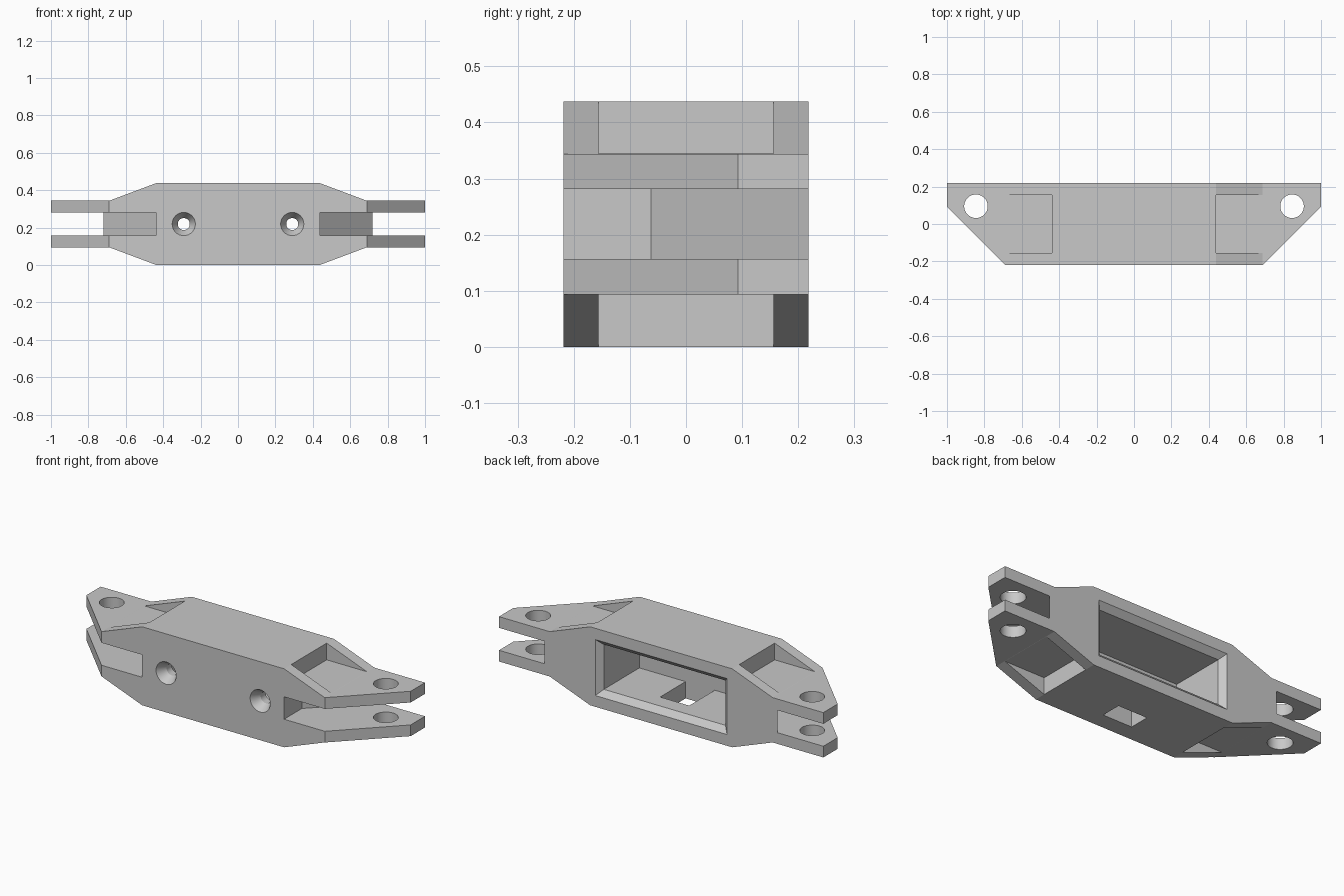
import bpy
import bmesh
import math

if "Cube" in bpy.data.objects:
    bpy.data.objects.remove(bpy.data.objects["Cube"], do_unlink=True)

# Main dimensions
HALF_Y = 0.21875
MID_Z = 0.21875
SHOULDER = 0.4375
TAB_X = 0.6875
TAB_Z = 0.125

grey = bpy.data.materials.new("plain grey")
grey.use_nodes = True
colour = (0.58, 0.58, 0.58, 1)
grey.diffuse_color = colour
grey.node_tree.nodes["Principled BSDF"].inputs["Base Color"].default_value = colour


def loft(name, rings):
    """Closed solid through matching rings of points."""
    bm = bmesh.new()
    loops = [[bm.verts.new(p) for p in ring] for ring in rings]
    n = len(loops[0])
    for a, b in zip(loops, loops[1:]):
        for i in range(n):
            j = (i + 1) % n
            bm.faces.new((a[i], a[j], b[j], b[i]))
    bm.faces.new(loops[0])
    bm.faces.new(loops[-1])
    bmesh.ops.recalc_face_normals(bm, faces=bm.faces)
    if bm.calc_volume(signed=True) < 0:
        bmesh.ops.reverse_faces(bm, faces=bm.faces)
    mesh = bpy.data.meshes.new(name)
    bm.to_mesh(mesh)
    bm.free()
    mesh.materials.append(grey)
    obj = bpy.data.objects.new(name, mesh)
    bpy.context.collection.objects.link(obj)
    return obj


def plan_prism(name, outline, z0, z1):
    return loft(name, [[(x, y, z) for x, y in outline] for z in (z0, z1)])


def rect(x0, x1, y0, y1):
    return [(x0, y0), (x1, y0), (x1, y1), (x0, y1)]


def circle(x, y, r, n=48):
    steps = [math.tau * i / n for i in range(n)]
    return [(x + r * math.cos(a), y + r * math.sin(a)) for a in steps]


def cut(target, cutter):
    """Subtract the cutter and remove it."""
    cutter.hide_render = True
    mod = target.modifiers.new("cut", "BOOLEAN")
    mod.operation = "DIFFERENCE"
    mod.solver = "EXACT"
    mod.object = cutter
    bpy.context.view_layer.objects.active = target
    bpy.ops.object.modifier_apply(modifier=mod.name)
    bpy.data.objects.remove(cutter, do_unlink=True)


# Long body with sloped shoulders and flat end tabs
quarter = [(SHOULDER, MID_Z), (TAB_X, TAB_Z), (1, TAB_Z)]
side = [(x, MID_Z + z) for x, z in quarter]
side += [(x, MID_Z - z) for x, z in reversed(quarter)]
profile = side + [(-x, z) for x, z in reversed(side)]
body = loft("link_body", [[(x, y, z) for x, z in profile] for y in (-HALF_Y, HALF_Y)])

# Slots between the end tabs, with a slanted inner wall
slot = [(SHOULDER, -0.3), (SHOULDER, -0.0625), (0.82, 0.32), (1.2, 0.32), (1.2, -0.3)]
for s in (-1, 1):
    cut(body, plan_prism("slot_cutter", [(s * x, y) for x, y in slot],
        MID_Z - 0.0625, MID_Z + 0.0625))

# Pin holes through both tabs
for s in (-1, 1):
    cut(body, plan_prism("pin_hole_cutter", circle(s * 0.845, 0.095, 0.063), -0.1, 0.6))

# Chamfered cavity open at the back
cavity = [(-0.125, 0), (HALF_Y - 0.031, 0), (HALF_Y + 0.031, 0.062)]
cut(body, loft("cavity_cutter", [
    [(x, y, z) for x, z in rect(-0.375 - g, 0.375 + g, MID_Z - 0.125 - g, MID_Z + 0.125 + g)]
    for y, g in cavity]))

# Floor opening with a sloped back wall
cut(body, loft("floor_opening_cutter", [
    [(x, y, z) for x, y in rect(-0.09, 0.09, -0.125, back)]
    for z, back in ((-0.05, -0.068), (0.14, 0.154))]))

# Countersunk screw holes in the front wall
screw = [(-0.235, 0.072), (-0.169, 0.032), (0, 0.032)]
for s in (-1, 1):
    cut(body, loft("screw_hole_cutter", [
        [(x, y, z) for x, z in circle(s * 0.29, MID_Z, r, 32)] for y, r in screw]))

# Diagonal front corners of the end tabs
corner = [(TAB_X - 0.099, -HALF_Y - 0.1), (1.101, HALF_Y - 0.025), (1.101, -HALF_Y - 0.1)]
for s in (-1, 1):
    cut(body, plan_prism("corner_cutter", [(s * x, y) for x, y in corner], -0.1, 0.6))

# Pockets sunk in the upper and lower shoulder slopes
for s in (-1, 1):
    for v in (-1, 1):
        cut(body, plan_prism("pocket_cutter", rect(s * SHOULDER, s * 0.75, -0.156, 0.156),
            MID_Z + v * (TAB_Z + 0.0005), MID_Z + v * 0.4))

# Smooth hole walls, sharp edges elsewhere
bpy.ops.object.select_all(action="DESELECT")
body.select_set(True)
bpy.context.view_layer.objects.active = body
bpy.ops.object.shade_smooth_by_angle(angle=math.radians(18))
